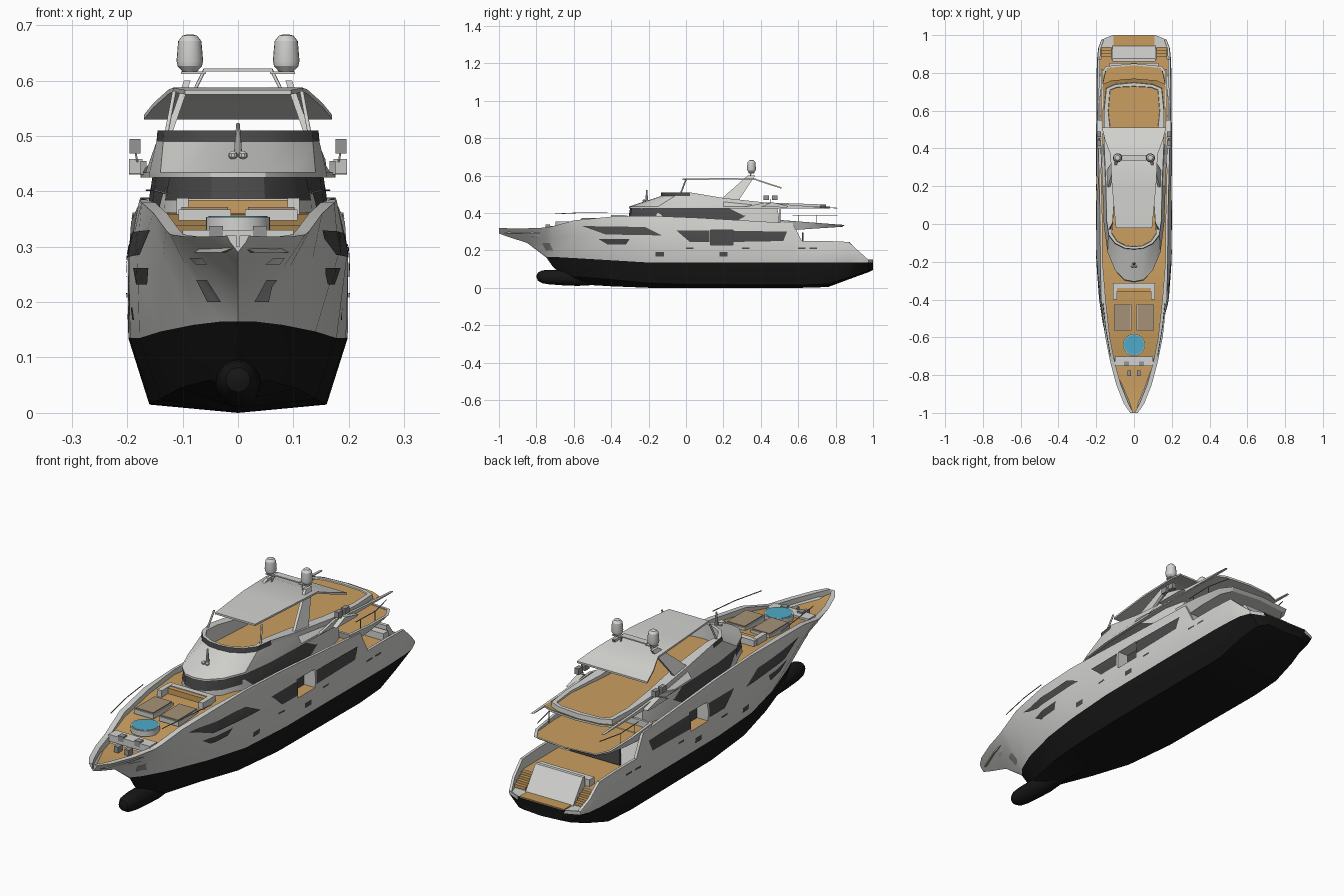
import bpy
import bmesh
import math
from mathutils import Vector
from mathutils.bvhtree import BVHTree

default = bpy.data.objects.get("Cube")
if default:
    bpy.data.objects.remove(default, do_unlink=True)

PALETTE = {
    "white": (.65, .65, .63), "teak": (.59, .345, .115), "glass": (.07, .07, .07),
    "black": (.008, .008, .008), "cushion": (.38, .29, .19),
    "water": (.08, .4, .58), "metal": (.3, .3, .3),
}
NAMES = list(PALETTE)
MATERIALS = []
for key, rgb in PALETTE.items():
    mat = bpy.data.materials.new(key + "_paint")
    mat.use_nodes = True
    mat.diffuse_color = (*rgb, 1)
    mat.node_tree.nodes["Principled BSDF"].inputs["Base Color"].default_value = (*rgb, 1)
    MATERIALS.append(mat)


def finish(name, bm, paint):
    """Turn a bmesh into an object; paint is a colour or a rule of centre, normal and band."""
    band = bm.faces.layers.int.get("band")
    for face in bm.faces:
        colour = paint
        if callable(paint):
            colour = paint(face.calc_center_median(), face.normal, face[band] if band else 0)
        face.material_index = NAMES.index(colour)
    mesh = bpy.data.meshes.new(name)
    bm.to_mesh(mesh)
    for mat in MATERIALS:
        mesh.materials.append(mat)
    obj = bpy.data.objects.new(name, mesh)
    bpy.context.collection.objects.link(obj)
    return obj


def loft(name, halves, paint):
    """Skin half sections that start and end on the centreline, mirrored in x."""
    bm = bmesh.new()
    rings = [[bm.verts.new(p) for p in half + [(-x, y, z) for x, y, z in half[-2:0:-1]]]
             for half in halves]
    size, last = len(rings[0]), len(halves[0]) - 1
    band = bm.faces.layers.int.new("band")
    for a, b in zip(rings, rings[1:]):
        for j in range(size):
            k = (j + 1) % size
            face = bm.faces.new((a[j], a[k], b[k], b[j]))
            face[band] = j if j < last else size - 1 - j
    for cap in (rings[0], rings[-1]):
        bm.faces.new(cap)[band] = -1
    bmesh.ops.remove_doubles(bm, verts=bm.verts, dist=.0002)
    bmesh.ops.recalc_face_normals(bm, faces=bm.faces)
    return finish(name, bm, paint), BVHTree.FromBMesh(bm)


def box(name, centre, size, paint):
    bm = bmesh.new()
    bmesh.ops.create_cube(bm, size=1)
    for v in bm.verts:
        v.co = Vector(c + s * q for c, s, q in zip(centre, size, v.co))
    bm.normal_update()
    return finish(name, bm, paint)


def prism(name, profile, x0, x1, colour, lean=0):
    """Extrude a (y, z) profile between two x values, leaning inward with height."""
    bm = bmesh.new()
    base = profile[0][1]
    ends = [[bm.verts.new((x - lean * (z - base), y, z)) for y, z in profile] for x in (x0, x1)]
    for end in ends:
        bm.faces.new(end)
    for j in range(len(profile)):
        bm.faces.new((ends[0][j - 1], ends[0][j], ends[1][j], ends[1][j - 1]))
    bmesh.ops.recalc_face_normals(bm, faces=bm.faces)
    finish(name, bm, colour)


def lathe(name, centre, profile, colour, sides=20):
    """Stack circles of (radius, height) around a vertical axis."""
    cx, cy, cz = centre
    bm = bmesh.new()
    turn = [math.tau * i / sides for i in range(sides)]
    rings = [[bm.verts.new((cx + r * math.cos(t), cy + r * math.sin(t), cz + h)) for t in turn]
             for r, h in profile]
    for a, b in zip(rings, rings[1:]):
        for j in range(sides):
            bm.faces.new((a[j - 1], a[j], b[j], b[j - 1]))
    bm.faces.new(rings[0][::-1])
    bm.faces.new(rings[-1])
    finish(name, bm, colour)


def pipe(name, points, radius, colour):
    curve = bpy.data.curves.new(name, "CURVE")
    curve.dimensions = "3D"
    curve.bevel_depth = radius
    curve.bevel_resolution = 1
    spline = curve.splines.new("POLY")
    spline.points.add(len(points) - 1)
    for p, co in zip(spline.points, points):
        p.co = (*co, 1)
    curve.materials.append(MATERIALS[NAMES.index(colour)])
    bpy.context.collection.objects.link(bpy.data.objects.new(name, curve))


def pane(name, target, corners, colour="glass", cols=12, rows=3):
    """Lay a thin four-cornered (y, z) plate on both flanks of a surface."""
    low_a, low_b, top_b, top_a = [Vector(c) for c in corners]
    for side, label in ((1, "left_"), (-1, "right_")):
        bm = bmesh.new()
        grid = []
        for r in range(rows + 1):
            line = []
            for c in range(cols + 1):
                q = low_a.lerp(low_b, c / cols).lerp(top_a.lerp(top_b, c / cols), r / rows)
                hit = target.ray_cast(Vector((side, q.x, q.y)), Vector((-side, 0, 0)))[0]
                line.append(bm.verts.new((hit.x + side * .003, *q)) if hit else None)
            grid.append(line)
        for a, b in zip(grid, grid[1:]):
            for j in range(cols):
                quad = (a[j], a[j + 1], b[j + 1], b[j])
                if all(quad):
                    bm.faces.new(quad[::side])
        finish(label + name, bm, colour)


def ring(outline, z, inset=0):
    """Plan outline at a height, pulled in towards the middle of the boat."""
    front, back = outline[0][1], outline[-1][1]
    mid, span = (front + back) / 2, (back - front) / 2
    height = z if callable(z) else lambda y: z
    return [(x * (1 - inset / .17), mid + (y - mid) * (1 - inset / span), height(y))
            for x, y in outline]


# Hull: y, keel z, chine x, chine z, waterline x, knuckle x, sheer x, sheer z, deck z
STATIONS = [
    (-1, .29, 0, .29, 0, .014, .02, .32, .3), (-.95, .272, 0, .272, 0, .033, .054, .318, .29),
    (-.85, .24, 0, .24, 0, .06, .094, .318, .29), (-.745, .16, 0, .16, 0, .08, .122, .322, .29),
    (-.71, .11, .01, .12, .03, .094, .13, .33, .32), (-.6, .02, .05, .06, .08, .135, .152, .36, .338),
    (-.4, .008, .105, .045, .14, .182, .174, .38, .358), (-.2, 0, .14, .025, .178, .197, .178, .385, .362),
    (.05, 0, .157, .017, .195, .199, .18, .375, .335), (.57, 0, .16, .015, .198, .199, .193, .345, .335),
    (.62, 0, .16, .015, .198, .199, .194, .25, .2), (.76, .004, .155, .02, .198, .199, .194, .25, .2),
    (.87, .045, .15, .055, .194, .196, .192, .245, .2), (.93, .067, .14, .075, .188, .19, .188, .19, .145),
    (.975, .083, .125, .09, .17, .173, .172, .15, .145), (1, .095, .09, .1, .11, .115, .115, .15, .147),
]


def hull_section(y, keel, cx, cz, wx, kx, sx, sz, dz):
    wz = max(keel, .135 + .03 * min(1, max(0, (-y - .2) / .5)))
    inner = max(sx - (.024 if y < -.3 else .012), .003)
    return [(0, y, keel), (cx, y, cz), (wx, y, wz), (kx, y, wz + (sz - wz) * .6),
            (sx, y, sz), (inner, y, sz), (inner, y, dz), (0, y, dz)]


def hull_paint(c, n, band):
    if band == 6:
        return "teak" if n.z > .9 and c.y < .88 else "white"
    return "black" if c.z < .165 and band < 2 else "white"


hull_obj, hull = loft("hull", [hull_section(*s) for s in STATIONS], hull_paint)

# Side balconies cut into the hull, with teak floors and glazed backs
for s in (1, -1):
    cutter = box("balcony_cutter", (s * .185, .19, .27), (.08, .12, .08),
                 lambda c, n, b: "teak" if n.z < -.5 else "glass" if abs(n.x) > .5 else "white")
    cutter.hide_render = True
    cutter.hide_viewport = True
    cut = hull_obj.modifiers.new("balcony", "BOOLEAN")
    cut.operation = "DIFFERENCE"
    cut.solver = "EXACT"
    cut.object = cutter

# Bulbous bow faired back into the keel
BULB = [(.003, 0), (.022, .008), (.034, .03), (.039, .07), (.041, .14), (.041, .22), (.03, .34)]
loft("bow_bulb", [[(r * math.sin(math.pi * i / 10), h - .8, .06 - h * .04 - r * math.cos(math.pi * i / 10))
                   for i in range(11)] for r, h in BULB], "black")

# Upper house with wraparound front windows
HOUSE = [(0, -.31), (.05, -.3), (.1, -.25), (.135, -.16), (.155, 0), (.162, .15),
         (.162, .4), (.14, .5), (0, .5)]
_, house = loft("upper_house", [ring(HOUSE, .33), ring(HOUSE, .383, .004), ring(HOUSE, .432, .012)],
                lambda c, n, b: "glass" if c.z > .383 and c.y < -.17 and n.z < .8 else "white")

# Sundeck: sloping cowl, dark windscreen, broad coaming and teak floor
BASE = [(0, -.305), (.05, -.295), (.1, -.245), (.14, -.15), (.16, 0), (.167, .2),
        (.175, .42), (.172, .6), (.165, .74), (.12, .76), (0, .77)]
TOP = [(0, -.135), (.05, -.13), (.1, -.105), (.135, -.06), (.147, .02), (.15, .2),
       (.16, .42), (.16, .6), (.148, .72), (.1, .74), (0, .75)]
FLOOR = [(0, -.12), (.046, -.115), (.09, -.092), (.118, -.05), (.112, .02), (.1, .2),
         (.118, .42), (.137, .6), (.128, .71), (.09, .725), (0, .73)]


def coaming(y):
    return .51 - .05 * min(1, max(0, (y - .02) / .3)) - .015 * max(0, y - .32) / .43


def sundeck_paint(c, n, band):
    if n.z > .9 and c.z < .444:
        return "teak"
    return "glass" if c.y < .1 and c.z > .487 and n.z < .9 else "white"


loft("sundeck", [ring(BASE, .425), ring(BASE, .434), ring(TOP, lambda y: coaming(y) - .02),
                 ring(TOP, coaming, .002), ring(FLOOR, coaming), ring(FLOOR, .442, .002)],
     sundeck_paint)
for s in (1, -1):
    prism("sundeck_side_fin", [(.3, .43), (.81, .425), (.82, .427), (.6, .44), (.42, .455)],
          s * .165, s * .176, "white")
    prism("sundeck_wing", [(.4, .432), (.54, .43), (.55, .435), (.46, .458)],
          s * .172, s * .197, "white")

# Aft upper deck overhang with tapering sides
AFT = [(0, .5), (.19, .5), (.192, .65), (.182, .78), (.15, .835), (0, .85)]
loft("aft_upper_deck", [ring(AFT, lambda y: .305 + .06 * (y - .5), .015),
                        ring(AFT, lambda y: .362 - .075 * (y - .5)),
                        ring(AFT, lambda y: .362 - .075 * (y - .5), .01), ring(AFT, .333, .01)],
     lambda c, n, b: "teak" if n.z > .9 and c.z < .334 else "white")
box("saloon_doors", (0, .503, .38), (.2, .006, .08), "glass")
box("main_saloon_doors", (0, .625, .25), (.24, .008, .09), "glass")

# Hardtop with drooping aft wing
loft("hardtop", [[(0, y, z), (h, y, z), (h, y, z - .008), (0, y, z - .008)] for y, h, z in
                 [(-.02, .096, .583), (.2, .117, .587), (.37, .125, .584), (.44, .152, .56), (.51, .17, .538)]],
     "white")
box("mast_crossbar", (0, .35, .619), (.125, .03, .005), "white")
for s in (1, -1):
    prism("arch_leg", [(.16, .45), (.27, .45), (.37, .6), (.33, .6)], s * .15, s * .138, "white", s * .35)
    pipe("hardtop_post", [(s * .13, -.03, .5), (s * .115, .0, .58)], .004, "white")
    pipe("mast_strut", [(s * .077, .34, .585), (s * .06, .35, .62)], .003, "white")
    box("dome_bracket", (s * .08, .35, .614), (.045, .03, .004), "white")
    lathe("radar_dome", (s * .087, .35, .616),
          [(.013, 0), (.022, .01), (.024, .02), (.021, .055), (.013, .065), (.006, .067)], "white")
    for y in (.43, .475):
        box("side_lamp", (s * .186, y, .481), (.02, .03, .026), "metal")
    pipe("lamp_bracket", [(s * .18, .45, .445), (s * .186, .45, .475)], .002, "metal")
    pipe("upper_deck_rail", [(s * .17, .57, .387), (s * .175, .7, .387), (s * .15, .81, .387)], .002, "metal")
    pipe("foredeck_rail", [(s * .125, -.7, .395), (s * .15, -.55, .402), (s * .165, -.42, .402)], .002, "metal")
    for y in (.6, .7):
        pipe("rail_post", [(s * .172, y, .34), (s * .172, y, .387)], .0015, "metal")

# Horn and searchlights on the cowl
lathe("signal_mast", (0, -.21, .455), [(.008, 0), (.006, .035), (.003, .068)], "white", 10)
for x in (-.009, .009):
    lathe("searchlight", (x, -.225, .457), [(.003, 0), (.008, .005), (.008, .011), (.003, .016)], "white", 10)

# Windows on the hull and upper house
pane("forward_window", hull, [(-.43, .285), (-.13, .28), (-.22, .325), (-.555, .33)])
pane("lower_window", hull, [(-.42, .232), (-.32, .232), (-.3, .262), (-.47, .262)])
pane("saloon_window", hull, [(.255, .245), (.52, .25), (.54, .3), (.255, .305)])
pane("entry_window", hull, [(.02, .245), (.125, .245), (.125, .305), (-.05, .305)], cols=6)
pane("upper_window", house, [(-.1, .362), (.26, .35), (.32, .385), (-.17, .42)])
pane("upper_aft_window", house, [(-.17, .4), (.31, .385), (.23, .425), (-.17, .425)])
for y in (-.14, .2):
    pane("porthole", hull, [(y - .022, .168), (y + .022, .168), (y + .022, .19), (y - .022, .19)], cols=3)
for y in (.02, .32, .62, .68):
    pane("vent_slot", hull, [(y - .02, .208), (y + .02, .208), (y + .02, .216), (y - .02, .216)], cols=3)
pane("anchor_pocket", hull, [(-.75, .2), (-.71, .2), (-.73, .24), (-.77, .24)], "metal", cols=4)
pane("fairlead", hull, [(-.83, .268), (-.78, .268), (-.78, .28), (-.83, .28)], "white", cols=4)

# Foredeck lounge and plunge pool
box("sofa_back", (0, -.325, .374), (.22, .025, .026), "white")
box("sofa_seat", (0, -.345, .372), (.18, .025, .024), "teak")
for s in (1, -1):
    box("sofa_arm", (s * .1, -.365, .373), (.022, .07, .03), "white")
    box("sunpad_base", (s * .06, -.495, .357), (.094, .14, .02), "white")
    box("sunpad", (s * .06, -.495, .369), (.084, .13, .006), "cushion")
    box("mooring_bollard", (s * .04, -.74, .325), (.025, .025, .024), "metal")
    box("windlass", (s * .025, -.79, .302), (.02, .03, .026), "metal")
box("foredeck_step", (0, -.727, .315), (.2, .05, .03), "white")
lathe("pool_rim", (0, -.64, .33), [(.058, 0), (.058, .024), (.052, .024)], "white", 32)
lathe("pool_water", (0, -.64, .345), [(.053, 0), (.053, .0105)], "water", 32)

# Stern: sloping garage door, side stairs, swim platform and cockpit bench
prism("garage_door", [(.86, .2), (.86, .245), (.875, .245), (.945, .146), (.9, .146)], -.115, .115, "white")
prism("swim_platform_teak", [(.94, .14), (.94, .149), (.998, .151), (.998, .14)], -.108, .108, "teak")
box("cockpit_bench", (0, .835, .215), (.26, .035, .03), "white")
for s in (1, -1):
    for i in range(4):
        box("stern_step", (s * .147, .88 + i * .016, .192 - i * .012), (.055, .016, .014), "teak")

bpy.ops.object.select_all(action="DESELECT")
for obj in bpy.context.scene.objects:
    if obj.type == "MESH" and not obj.hide_render:
        obj.select_set(True)
        bpy.context.view_layer.objects.active = obj
bpy.ops.object.shade_smooth_by_angle(angle=math.radians(28))
